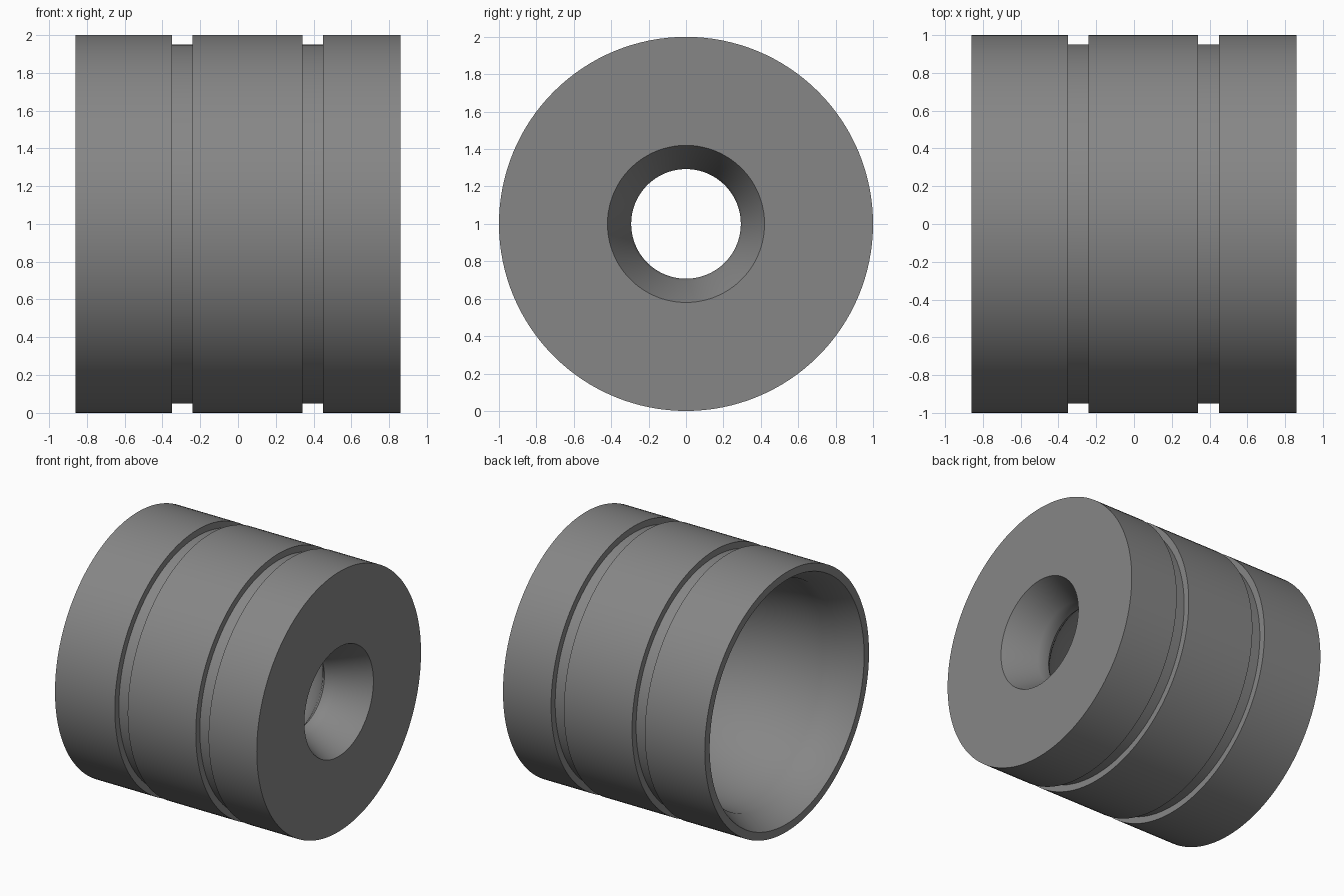
import bpy, bmesh, math

if "Cube" in bpy.data.objects:
    bpy.data.objects.remove(bpy.data.objects["Cube"])

SEGMENTS = 128

# Outer wall with two ring grooves, as (x, radius)
profile = [(-0.86, 0.94), (-0.86, 1.0)]
for x0, x1 in ((-0.35, -0.24), (0.34, 0.45)):
    profile += [(x0, 1.0), (x0, 0.95), (x1, 0.95), (x1, 1.0)]

# End face and tapered hole with a rounded throat
profile += [(0.86, 1.0), (0.86, 0.42), (0.62, 0.305), (0.57, 0.293),
            (0.53, 0.295), (0.505, 0.315)]

# Rounded bowl from the throat out to the flared mouth
depth, wall_r = 1.27, 0.85
for i in range(15):
    a = math.radians(24 + 66 * i / 14)
    profile.append((-0.68 + depth * math.cos(a), wall_r * math.sin(a)))

# Revolve the closed profile about the x axis
bm = bmesh.new()
rings = []
for s in range(SEGMENTS):
    a = 2 * math.pi * s / SEGMENTS
    rings.append([bm.verts.new((x, r * math.cos(a), 1 + r * math.sin(a)))
                  for x, r in profile])
n = len(profile)
for s in range(SEGMENTS):
    a, b = rings[s], rings[(s + 1) % SEGMENTS]
    for i in range(n):
        j = (i + 1) % n
        bm.faces.new((a[i], a[j], b[j], b[i]))
bmesh.ops.recalc_face_normals(bm, faces=bm.faces)

mesh = bpy.data.meshes.new("grooved_cup")
bm.to_mesh(mesh)
bm.free()
cup = bpy.data.objects.new("grooved_cup", mesh)
bpy.context.collection.objects.link(cup)

# Dark grey finish
grey = bpy.data.materials.new("dark_grey")
grey.diffuse_color = (0.24, 0.24, 0.24, 1)
grey.use_nodes = True
grey.node_tree.nodes["Principled BSDF"].inputs["Base Color"].default_value = grey.diffuse_color
mesh.materials.append(grey)

# Smooth round walls, crisp groove and rim edges
bpy.context.view_layer.objects.active = cup
cup.select_set(True)
bpy.ops.object.shade_smooth_by_angle(angle=math.radians(25))
